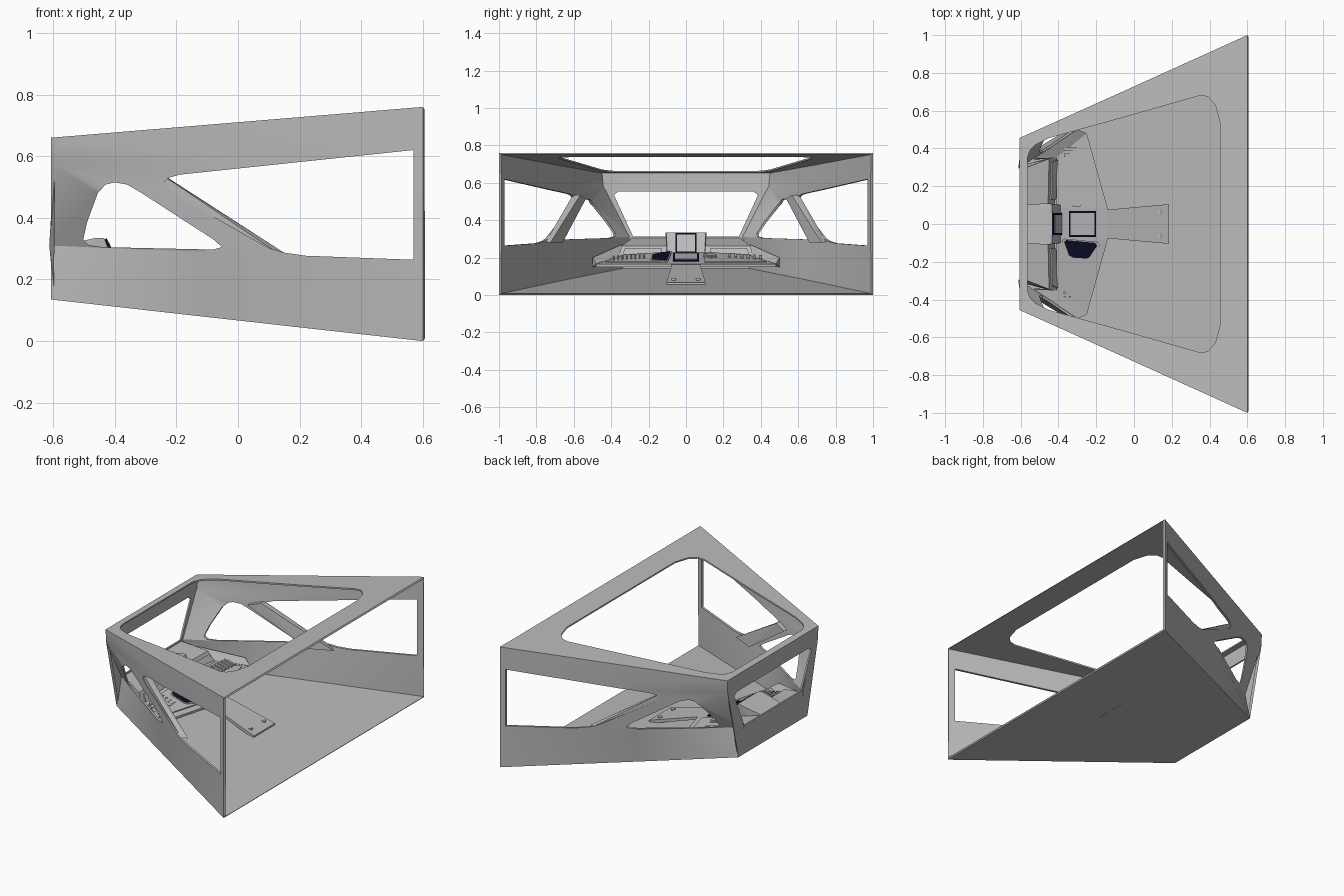
import bpy, bmesh, math
from mathutils import Vector

if "Cube" in bpy.data.objects:
    bpy.data.objects.remove(bpy.data.objects["Cube"])


def material(name, rgb):
    m = bpy.data.materials.new(name)
    m.diffuse_color = (*rgb, 1)
    m.use_nodes = True
    m.node_tree.nodes["Principled BSDF"].inputs["Base Color"].default_value = m.diffuse_color
    return m


GREY = material("hull grey", (0.5, 0.5, 0.5))
DARK = material("screen navy", (0.004, 0.004, 0.02))


def add(name, bm, mat=GREY):
    bmesh.ops.recalc_face_normals(bm, faces=bm.faces[:])
    me = bpy.data.meshes.new(name)
    bm.to_mesh(me)
    bm.free()
    ob = bpy.data.objects.new(name, me)
    bpy.context.collection.objects.link(ob)
    if mat:
        me.materials.append(mat)
    return ob


def prism(name, bottom, top, mat=GREY):
    bm = bmesh.new()
    a = [bm.verts.new(p) for p in bottom]
    b = [bm.verts.new(p) for p in top]
    n = len(a)
    bm.faces.new(a)
    bm.faces.new(b[::-1])
    for i in range(n):
        bm.faces.new((a[i], a[(i + 1) % n], b[(i + 1) % n], b[i]))
    return add(name, bm, mat)


def hull(name, pts, mat=GREY):
    bm = bmesh.new()
    for p in pts:
        bm.verts.new(p)
    r = bmesh.ops.convex_hull(bm, input=bm.verts[:])
    bmesh.ops.delete(bm, geom=[v for v in bm.verts if not v.link_faces], context='VERTS')
    bmesh.ops.dissolve_limit(bm, angle_limit=0.01, verts=bm.verts[:], edges=bm.edges[:])
    return add(name, bm, mat)


def both(pts):
    return [(x, s * y, z) for x, y, z in pts for s in (1, -1)]


def flip(pts, s):
    return [(x, s * y, z) for x, y, z in pts]


# --- canopy shell: three lofted sections plus nose wall, open at the rear
sections = [
    (-0.607, [(0.455, 0.66), (0.45, 0.58), (0.305, 0.31), (0.345, 0.135)]),
    (-0.10, [(0.683, 0.702), (0.68, 0.59), (0.65, 0.288), (0.62, 0.078)]),
    (0.60, [(1.0, 0.76), (1.0, 0.625), (1.0, 0.255), (1.0, 0.0)]),
]
bm = bmesh.new()
rings = []
for x, half in sections:
    ring = half + [(-y, z) for y, z in half[::-1]]
    rings.append([bm.verts.new((x, y, z)) for y, z in ring])
for r0, r1 in zip(rings, rings[1:]):
    for i in range(8):
        j = (i + 1) % 8
        bm.faces.new((r0[i], r0[j], r1[j], r1[i]))
bm.faces.new(rings[0])
bmesh.ops.triangulate(bm, faces=bm.faces[:])
shell = add("canopy_shell", bm)
solid = shell.modifiers.new("thickness", 'SOLIDIFY')
solid.thickness = 0.014
solid.offset = -1

# --- window cutters
front_side = [(-.502, .33), (-.49, .385), (-.455, .48), (-.43, .508), (-.40, .515), (-.36, .508),
              (-.32, .485), (-.08, .33), (-.052, .305), (-.08, .297), (-.44, .305), (-.485, .312)]
rear_side = [(-.24, .515), (-.225, .53), (-.19, .54), (.57, .62), (.57, .264), (.22, .277),
             (.15, .287), (.10, .302), (-.16, .45), (-.225, .49)]
nose = [(.283, .313), (.385, .535), (.36, .555)]
nose += [(-y, z) for y, z in nose[::-1]]
roof = [(-.565, .35), (-.55, .39), (-.52, .42), (-.45, .455), (.0, .58), (.35, .68),
        (.39, .675), (.43, .63), (.455, .54)]
roof += [(x, -y) for x, y in roof[::-1]]
cutters = [
    prism("cut_a", [(x, -1.2, z) for x, z in front_side], [(x, 1.2, z) for x, z in front_side], None),
    prism("cut_b", [(x, -1.2, z) for x, z in rear_side], [(x, 1.2, z) for x, z in rear_side], None),
    prism("cut_c", [(-.7, y, z) for y, z in nose], [(-.56, y, z) for y, z in nose], None),
    prism("cut_d", [(x, y, .63) for x, y in roof], [(x, y, .9) for x, y in roof], None),
]
for c in cutters:
    m = shell.modifiers.new("cut", 'BOOLEAN')
    m.operation = 'DIFFERENCE'
    m.solver = 'EXACT'
    m.object = c
bpy.context.view_layer.objects.active = shell
shell.select_set(True)
for m in list(shell.modifiers):
    bpy.ops.object.modifier_apply(modifier=m.name)
bpy.ops.object.shade_smooth_by_angle(angle=math.radians(25))
for c in cutters:
    bpy.data.objects.remove(c)

# --- diagonal side struts, thickened on the inside
for s, side in ((1, "left"), (-1, "right")):
    hull("strut_" + side, flip([
        (-.31, .575, .515), (-.24, .605, .535), (-.31, .535, .515), (-.235, .565, .535),
        (.02, .695, .285), (.13, .75, .285), (.02, .66, .28), (.16, .725, .28)], s))


# --- console: a tilted surface described by height above its rear edge
def desk(x, y):
    edge = -0.14 - 0.28 * (max(abs(y), 0.085) - 0.085)
    return 0.165 + 0.25 * (edge - x)


def plate(name, pts, low, high, mat=GREY):
    return prism(name, [(x, y, desk(x, y) + low) for x, y in pts],
                 [(x, y, desk(x, y) + high) for x, y in pts], mat)


def rect(x0, x1, y0, y1):
    return [(x0, y0), (x1, y0), (x1, y1), (x0, y1)]


plate("console_centre", rect(-.41, -.14, -.085, .085), -.015, 0)
wing = [(-.41, .085), (-.14, .085), (-.25, .48), (-.29, .48), (-.41, .35)]
panel = [(-.385, .10), (-.18, .10), (-.275, .43), (-.39, .33)]
for s, side in ((1, "left"), (-1, "right")):
    plate("console_wing_" + side, [(x, s * y) for x, y in wing], -.015, 0)
    plate("console_panel_" + side, [(x, s * y) for x, y in panel], 0, .006)
    # dashboard block between console and nose
    hull("dash_" + side, flip([
        (-.597, .10, .305), (-.597, .288, .305), (-.455, .10, .262), (-.45, .345, .262),
        (-.42, .10, .20), (-.41, .36, .20), (-.597, .10, .15), (-.597, .31, .15)], s))
    hull("dash_inset_" + side, flip([
        (-.436, .13, .252), (-.431, .325, .252), (-.412, .13, .213), (-.403, .34, .213),
        (-.45, .13, .24), (-.44, .325, .24)], s))
    # filler between console and side wall
    hull("side_filler_" + side, flip([
        (-.41, .35, .212), (-.25, .48, .168), (-.53, .345, .27), (-.30, .50, .20),
        (-.41, .35, .17), (-.30, .50, .15), (-.53, .34, .18)], s))

# central hump and sloping walkway tongue
hull("dash_hump", both([(-.597, .10, .305), (-.46, .11, .335), (-.435, .105, .335),
                        (-.383, .10, .21), (-.597, .10, .15)]))
hull("tongue", both([(-.15, .075, .167), (.185, .105, .066), (.185, .105, .045), (-.15, .075, .15)]))
for s in (1, -1):
    bpy.ops.mesh.primitive_cylinder_add(vertices=12, radius=.012, depth=.02,
                                        location=(.135, s * .065, .078))
    bpy.context.object.name = "tongue_bolt"
    bpy.context.object.data.materials.append(GREY)


# --- framed screens
def upright(name, half, t0, t1, off, mat):
    a, b = Vector((-.435, 0, .335)), Vector((-.383, 0, .21))
    n = Vector((.125, 0, .052)).normalized()
    pts = []
    for t in (t0, t1):
        for d in (-.004, off):
            p = a.lerp(b, t) + n * d
            pts += [(p.x, half, p.z), (p.x, -half, p.z)]
    hull(name, pts, mat)


upright("upright_screen_frame", .057, .04, .94, .008, DARK)
upright("upright_screen", .047, .13, .85, .010, GREY)
plate("desk_screen_frame", rect(-.345, -.20, -.07, .07), 0, .008, DARK)
plate("desk_screen", rect(-.335, -.21, -.058, .058), .006, .010, GREY)

# --- right wing: dark display and dotted keypad
display = [(-.37, -.095), (-.36, -.085), (-.205, -.10), (-.195, -.115), (-.235, -.175),
           (-.25, -.183), (-.325, -.178), (-.345, -.165)]
mid = (-.285, -.135)
plate("display_rim", [(mid[0] + (x - mid[0]) * 1.15, mid[1] + (y - mid[1]) * 1.15)
                      for x, y in display], .004, .009)
plate("display", display, .006, .012, DARK)
for i in range(4):
    for j in range(8):
        x, y = -.372 + i * .027, -.22 - j * .023
        plate("key", rect(x, x + .009, y - .009, y), .005, .010)

# --- left wing: hexagonal knob and slotted vents
for r, top in ((.042, .010), (.032, .015)):
    plate("hex_knob", [(-.305 + r * math.cos(math.radians(60 * k)),
                        .13 + r * math.sin(math.radians(60 * k))) for k in range(6)], .004, top)
for j in range(6):
    y = .225 + j * .033
    plate("vent_slot", rect(-.37, -.30, y, y + .016), .004, .013)
